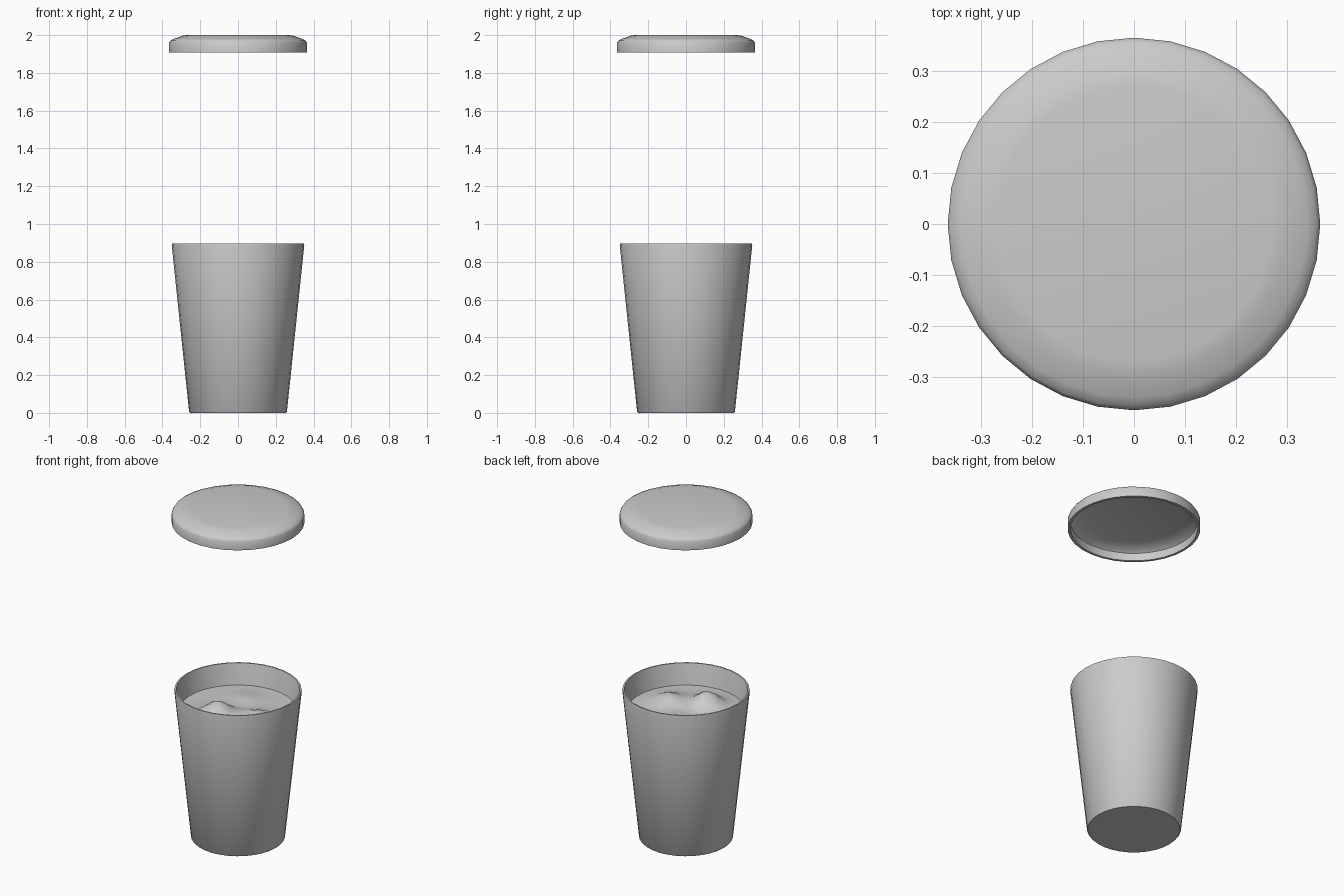
import bpy, bmesh, math

SIDES = 32

if "Cube" in bpy.data.objects:
    bpy.data.objects.remove(bpy.data.objects["Cube"], do_unlink=True)

# Single plain grey
grey = bpy.data.materials.new("plain grey")
grey.use_nodes = True
colour = (0.6, 0.6, 0.6, 1)
grey.diffuse_color = colour
grey.node_tree.nodes["Principled BSDF"].inputs["Base Color"].default_value = colour


def lathe(name, profile, angle, height=None):
    """Turn (radius, z) points around z; radius 0 makes a pole."""
    bm = bmesh.new()
    rings = []
    for r, z in profile:
        count = SIDES if r > 0 else 1
        ring = []
        for i in range(count):
            a = math.tau * i / SIDES
            x, y = r * math.cos(a), r * math.sin(a)
            ring.append(bm.verts.new((x, y, z + (height(x, y) if height else 0))))
        rings.append(ring)
    for a, b in zip(rings, rings[1:]):
        for i in range(SIDES):
            j = (i + 1) % SIDES
            if len(a) == 1:
                bm.faces.new((a[0], b[j], b[i]))
            elif len(b) == 1:
                bm.faces.new((a[i], a[j], b[0]))
            else:
                bm.faces.new((a[i], a[j], b[j], b[i]))
    bmesh.ops.recalc_face_normals(bm, faces=bm.faces)
    mesh = bpy.data.meshes.new(name)
    bm.to_mesh(mesh)
    bm.free()
    mesh.materials.append(grey)
    obj = bpy.data.objects.new(name, mesh)
    bpy.context.collection.objects.link(obj)
    bpy.ops.object.select_all(action='DESELECT')
    obj.select_set(True)
    bpy.context.view_layer.objects.active = obj
    bpy.ops.object.shade_smooth_by_angle(angle=math.radians(angle))
    return obj


# Tapered cup with a thin wall and a rounded rim
lathe("cup", [(0, 0), (0.254, 0), (0.259, 0.006), (0.351, 0.888), (0.349, 0.897),
              (0.34, 0.897), (0.337, 0.888), (0.245, 0.02), (0, 0.02)], 50)


# Drink surface with soft peaks that fade out at the wall
def ripple(x, y):
    peaks = [(-0.06, -0.12, 0.085), (0.15, -0.04, 0.05), (-0.05, 0.14, 0.02)]
    fade = max(0, 1 - (math.hypot(x, y) / 0.325) ** 4)
    return fade * sum(h * math.exp(-((x - px) ** 2 + (y - py) ** 2) / 0.008)
                      for px, py, h in peaks)


surface = [(0.325 * k / 7, 0.77) for k in range(8)]
drink = lathe("drink_surface", surface, 60, ripple)
if drink.data.polygons[0].normal.z < 0:
    drink.data.flip_normals()

# Hollow lid floating above the cup
lathe("lid", [(0, 2), (0.27, 2), (0.295, 1.996), (0.34, 1.98), (0.358, 1.971),
              (0.365, 1.96), (0.365, 1.908), (0.35, 1.908), (0.35, 1.955),
              (0.335, 1.966), (0.28, 1.984), (0, 1.984)], 50)
